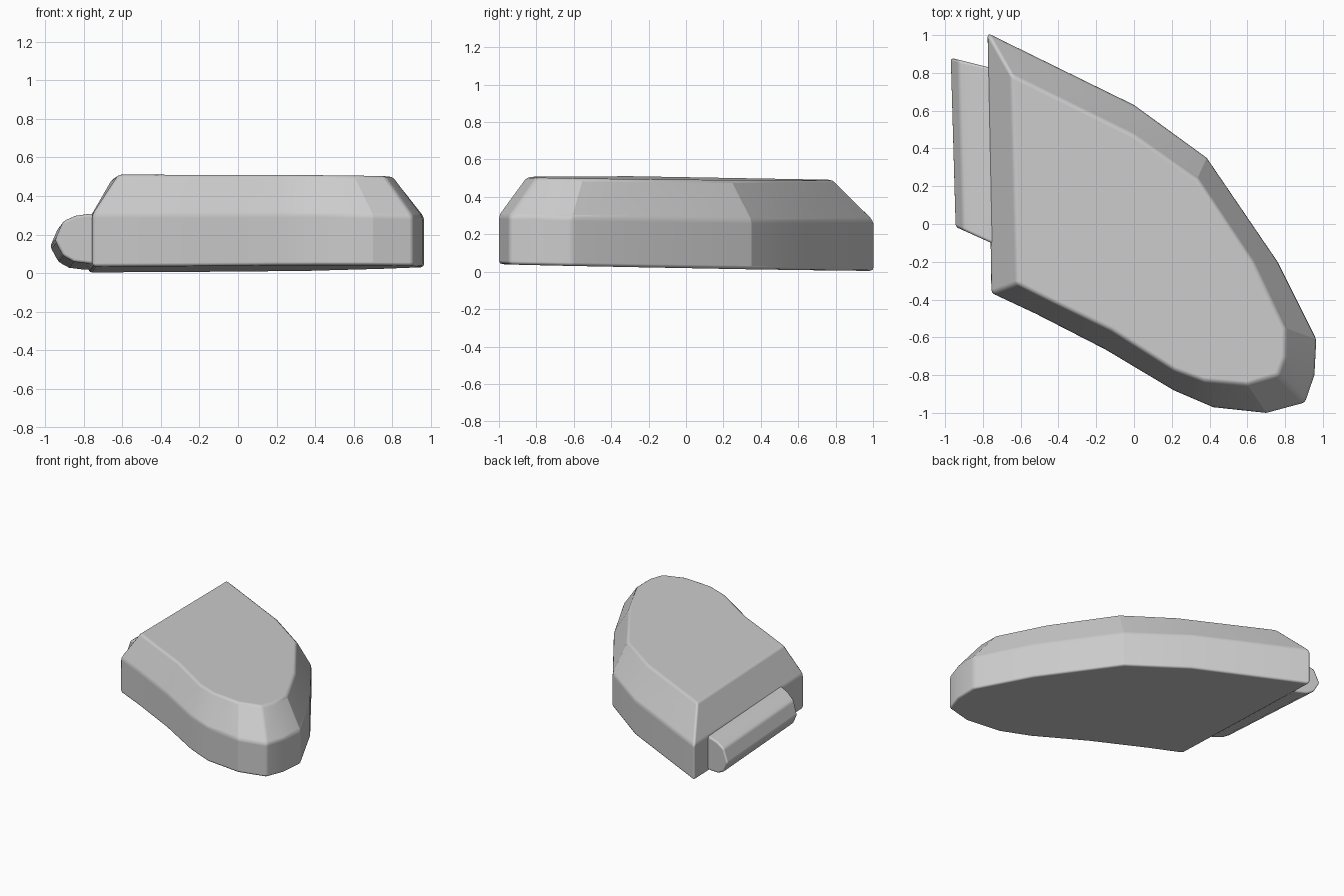
import bpy, bmesh, math

if "Cube" in bpy.data.objects:
    bpy.data.objects.remove(bpy.data.objects["Cube"])


def loft(name, rings, bevel):
    """Skin a closed solid through rings with equal point counts."""
    bm = bmesh.new()
    loops = [[bm.verts.new(p) for p in ring] for ring in rings]
    n = len(loops[0])
    for a, b in zip(loops, loops[1:]):
        for i in range(n):
            j = (i + 1) % n
            bm.faces.new((a[i], a[j], b[j], b[i]))
    bm.faces.new(loops[0][::-1])
    bm.faces.new(loops[-1])
    bmesh.ops.recalc_face_normals(bm, faces=bm.faces)
    mesh = bpy.data.meshes.new(name)
    bm.to_mesh(mesh)
    bm.free()
    obj = bpy.data.objects.new(name, mesh)
    bpy.context.collection.objects.link(obj)
    mod = obj.modifiers.new("soft_edges", "BEVEL")
    mod.width = bevel
    mod.segments = 2
    mod.limit_method = 'ANGLE'
    mod.angle_limit = math.radians(25)
    mod.harden_normals = True
    for poly in mesh.polygons:
        poly.use_smooth = True
    bpy.ops.object.select_all(action='DESELECT')
    obj.select_set(True)
    bpy.context.view_layer.objects.active = obj
    bpy.ops.object.shade_smooth_by_angle(angle=math.radians(18))
    return obj


def tilted(outline, z, slope_x, slope_y):
    return [(x, y, z + slope_x * x + slope_y * y) for x, y in outline]


# Main plate: vertical wall, then a chamfer up to the smaller top outline
rim = [(-0.775, 1.01), (-0.755, -0.365), (-0.52, -0.475), (-0.15, -0.665),
       (0.21, -0.88), (0.42, -0.97), (0.70, -1.0), (0.905, -0.945),
       (0.955, -0.80), (0.965, -0.61), (0.76, -0.20), (0.385, 0.35), (0.0, 0.63)]
top = [(-0.65, 0.79), (-0.62, -0.315), (-0.42, -0.415), (-0.12, -0.56),
       (0.21, -0.77), (0.37, -0.83), (0.60, -0.85), (0.76, -0.80),
       (0.80, -0.70), (0.80, -0.55), (0.63, -0.20), (0.335, 0.24), (0.0, 0.47)]
loft("plate", [tilted(rim, 0.022, -0.005, -0.022),
               tilted(rim, 0.287, -0.012, -0.022),
               tilted(top, 0.498, -0.012, -0.018)], 0.018)

# Rounded side tongue with slanted ends
section = [(-0.68, 0.31), (-0.77, 0.308), (-0.84, 0.298), (-0.905, 0.27),
           (-0.948, 0.17), (-0.905, 0.09), (-0.85, 0.06), (-0.77, 0.05), (-0.68, 0.05)]
front = [(x, -0.015 - 0.45 * (x + 0.945), z) for x, z in section]
back = [(x - 0.025, 0.88 - 0.25 * (x + 0.945), z - 0.032) for x, z in section]
loft("side_tongue", [front, back], 0.015)
